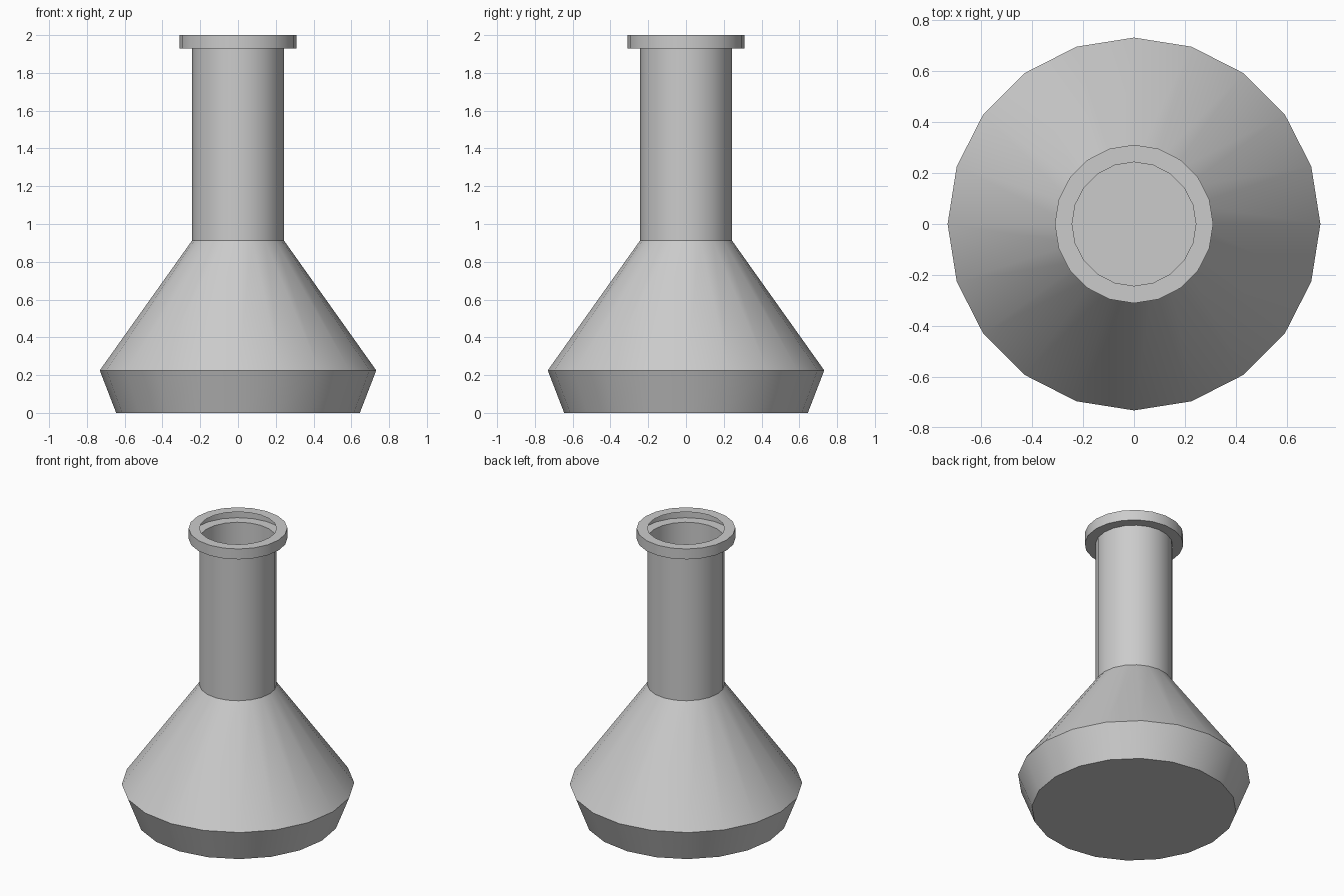
import bpy, bmesh, math

if "Cube" in bpy.data.objects:
    bpy.data.objects.remove(bpy.data.objects["Cube"])

SIDES = 20
# Flask profile (radius, height): base, shoulder, neck, hollow rim
PROFILE = [(0.645, 0.0), (0.732, 0.225), (0.243, 0.913), (0.243, 1.928),
           (0.311, 1.928), (0.311, 2.0), (0.243, 2.0)]


def ring(bm, r, z):
    step = 2 * math.pi / SIDES
    return [bm.verts.new((r * math.cos(i * step), r * math.sin(i * step), z))
            for i in range(SIDES)]


# Thin-walled open flask, revolved from the profile
bm = bmesh.new()
rings = [ring(bm, r, z) for r, z in PROFILE]
for a, b in zip(rings, rings[1:]):
    for i in range(SIDES):
        j = (i + 1) % SIDES
        bm.faces.new((a[i], a[j], b[j], b[i]))

# Flat base
bm.faces.new(rings[0][::-1])

mesh = bpy.data.meshes.new("flask")
bm.to_mesh(mesh)
bm.free()
flask = bpy.data.objects.new("flask", mesh)
bpy.context.collection.objects.link(flask)

# Smooth round walls, crisp profile edges
bpy.context.view_layer.objects.active = flask
flask.select_set(True)
bpy.ops.object.shade_smooth_by_angle(angle=math.radians(30))
